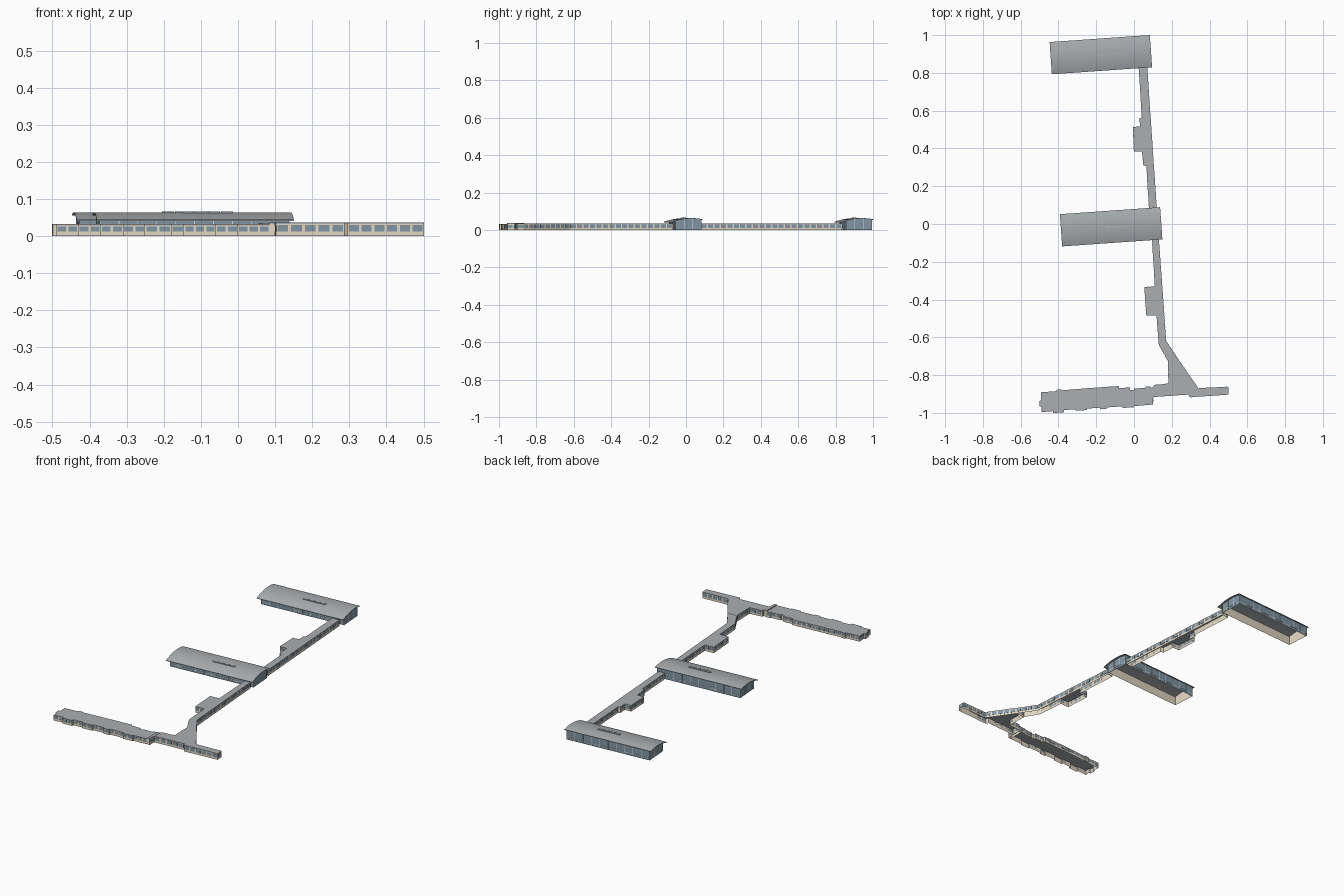
import bpy, math
from mathutils import Vector

if "Cube" in bpy.data.objects:
    bpy.data.objects.remove(bpy.data.objects["Cube"])


def material(name, rgb):
    m = bpy.data.materials.new(name)
    m.diffuse_color = (*rgb, 1)
    m.use_nodes = True
    m.node_tree.nodes["Principled BSDF"].inputs["Base Color"].default_value = m.diffuse_color
    return m


BEIGE = material("cream_wall", (0.78, 0.70, 0.56))
GLASS = material("blue_glass", (0.22, 0.31, 0.38))
ROOF = material("grey_roof", (0.40, 0.43, 0.45))
FRAME = material("pale_frame", (0.68, 0.72, 0.74))


def make(name, verts, faces, mat):
    me = bpy.data.meshes.new(name)
    me.from_pydata([tuple(v) for v in verts], [], faces)
    me.materials.append(mat)
    ob = bpy.data.objects.new(name, me)
    bpy.context.collection.objects.link(ob)
    return ob


def ccw(pts):
    area = sum(a[0] * b[1] - b[0] * a[1] for a, b in zip(pts, pts[1:] + pts[:1]))
    return pts if area > 0 else pts[::-1]


def add_box(vs, fs, p, d, nrm, width, z0, z1, depth):
    """Box centred on p, running along d and standing out along nrm."""
    b = len(vs)
    for z in (z0, z1):
        for s, t in ((-.5, 0), (.5, 0), (.5, 1), (-.5, 1)):
            q = p + d * (s * width) + nrm * (t * depth)
            vs.append((q.x, q.y, z))
    for f in ((0, 1, 2, 3), (7, 6, 5, 4), (0, 4, 5, 1), (1, 5, 6, 2), (2, 6, 7, 3), (3, 7, 4, 0)):
        fs.append([b + i for i in f[::-1]])


def wing(name, pts, h, win_top, pitch=0.034):
    """Low flat-roofed building from a plan outline: open shell, roof slab, windows."""
    pts = ccw(pts)
    n = len(pts)
    ring = [[(x, y, z) for x, y in pts] for z in (0, h - .004, h)]
    sides = [(i, (i + 1) % n, n + (i + 1) % n, n + i) for i in range(n)]
    make(name + "_walls", ring[0] + ring[1], sides, BEIGE)
    make(name + "_roof", ring[1] + ring[2],
         sides + [list(range(n))[::-1], list(range(n, 2 * n))], ROOF)
    vs, fs = [], []
    for a, b in zip(pts, pts[1:] + pts[:1]):
        a, b = Vector(a), Vector(b)
        length = (b - a).length
        if length < .025:
            continue
        d = (b - a).normalized()
        k = max(1, round(length / pitch))
        for i in range(k):
            add_box(vs, fs, a.lerp(b, (i + .5) / k), d, Vector((d.y, -d.x)),
                    length / k * .78, .012, win_top, .001)
    make(name + "_windows", vs, fs, GLASS)


def arch(v):
    return .064 - 1.64 * (v - .025) ** 2


def hall(name, cx, cy):
    """Glazed hall with an arched roof, turned about four degrees."""
    parts = []
    L, W, N = .266, .0855, 20
    # arched roof slab
    prof = [-W + 2 * W * i / N for i in range(N + 1)]
    sect = [(v, arch(v)) for v in prof] + [(v, arch(v) - .003) for v in prof[::-1]]
    m = len(sect)
    vs = [(u, v, z) for u in (-L, L) for v, z in sect]
    fs = [(i, m + i, m + (i + 1) % m, (i + 1) % m) for i in range(m)]
    fs = [f[::-1] for f in fs]
    for i in range(N):
        q = [i, i + 1, m - 2 - i, m - 1 - i]
        fs += [q, [m + k for k in q[::-1]]]
    parts.append(make(name + "_roof", vs, fs, ROOF))

    # wall shell and glass skin, tops following the arch
    def ring(off):
        u, s, t = L - .012 + off, -.056 - off, .077 + off
        ends = [s + (t - s) * i / 10 for i in range(11)]
        return [(u, v) for v in ends] + [(-u, v) for v in ends[::-1]]

    for off, label, mat in ((0, "_walls", BEIGE), (.0015, "_glazing", GLASS)):
        r = ring(off)
        k = len(r)
        vs = [(u, v, 0) for u, v in r] + [(u, v, arch(v) - .002) for u, v in r]
        parts.append(make(name + label, vs,
                          [(i, (i + 1) % k, k + (i + 1) % k, k + i) for i in range(k)], mat))

    # mullions and sill rail
    vs, fs = [], []
    r = ring(.0015)
    corners = [Vector(r[i]) for i in (0, 10, 11, 21)]
    for a, b in zip(corners, corners[1:] + corners[:1]):
        d = (b - a).normalized()
        nrm = Vector((d.y, -d.x))
        length = (b - a).length
        add_box(vs, fs, (a + b) / 2, d, nrm, length, .0125, .0145, .001)
        k = max(2, round(length / .05))
        for i in range(k + 1):
            p = a.lerp(b, i / k)
            add_box(vs, fs, p, d, nrm, .002, 0, arch(p.y) - .003, .001)
    parts.append(make(name + "_mullions", vs, fs, FRAME))

    # raised skylight strip in four lengths
    vs, fs = [], []
    for i in range(4):
        add_box(vs, fs, Vector((-.013 + .035 * i, -.007)), Vector((1, 0)), Vector((0, 1)),
                .031, .060, .0662, .014)
    parts.append(make(name + "_skylight", vs, fs, ROOF))
    for ob in parts:
        ob.location = (cx, cy, 0)
        ob.rotation_euler.z = math.radians(4)


hall("north_hall", -.1755, .8965)
hall("middle_hall", -.121, -.0148)

# corridors with side rooms
wing("north_corridor", [
    (.069, .835), (.12, .08), (.08, .08), (.066, .307), (.05, .31), (.043, .385), (0, .385),
    (-.005, .513), (.033, .515), (.03, .56), (.042, .565), (.025, .835)], .035, .029)
wing("south_corridor", [
    (.13, -.07), (.17, -.62), (.24, -.725), (.18, -.725), (.132, -.64), (.12, -.483),
    (.065, -.485), (.055, -.335), (.111, -.33), (.095, -.07)], .035, .029)

# junction and east wing
wing("east_wing", [
    (.18, -.725), (.24, -.725), (.34, -.87), (.498, -.862), (.501, -.902), (.295, -.917),
    (.287, -.902), (.102, -.915), (.105, -.853), (.183, -.845)], .036, .030)

# link between east and west wings
wing("link", [(.085, -.865), (.105, -.864), (.1, -.955), (.085, -.956)], .037, .027)

# west wing with stepped bays on both long sides
south = [(-.49, -.995), (-.43, -.99), (-.43, -1), (-.37, -.996), (-.37, -.984), (-.31, -.98),
         (-.31, -.988), (-.25, -.984), (-.25, -.976), (-.18, -.972), (-.18, -.98), (-.145, -.978),
         (-.145, -.97), (-.06, -.965), (-.06, -.973), (0, -.969), (0, -.963), (.085, -.957)]
north = [(.087, -.861), (.06, -.862), (.06, -.868), (0, -.872), (0, -.878), (-.02, -.878),
         (-.02, -.866), (-.08, -.87), (-.08, -.859), (-.11, -.861), (-.2, -.867), (-.31, -.875),
         (-.385, -.882), (-.385, -.876), (-.41, -.878), (-.41, -.886), (-.492, -.892),
         (-.49, -.935), (-.501, -.936), (-.499, -.966), (-.489, -.967)]
wing("west_wing", south + north, .032, .026, .031)
